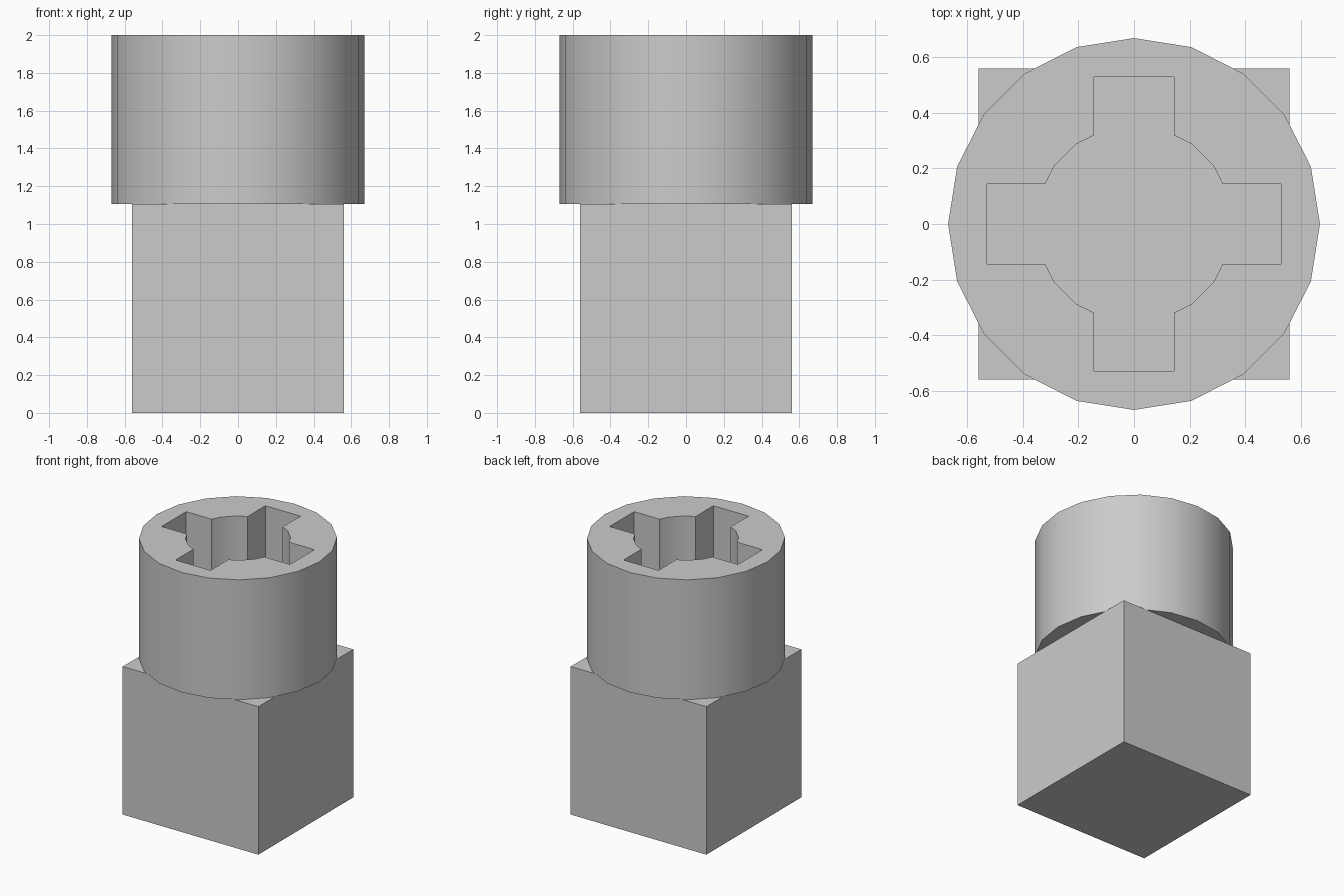
import bpy
from math import radians

if "Cube" in bpy.data.objects:
    bpy.data.objects.remove(bpy.data.objects["Cube"], do_unlink=True)

RIM, BORE, SIDES = 0.67, 0.355, 20
SHOULDER, TOP = 1.105, 2.0
HALF_BLOCK, SLOT_HALF, SLOT_REACH = 0.56, 0.145, 0.53

grey = bpy.data.materials.new("plain grey")
grey.use_nodes = True
colour = (0.6, 0.6, 0.6, 1)
grey.diffuse_color = colour
grey.node_tree.nodes["Principled BSDF"].inputs["Base Color"].default_value = colour


def box(name, half_x, half_y, z0, z1):
    bpy.ops.mesh.primitive_cube_add(size=2, location=(0, 0, (z0 + z1) / 2))
    ob = bpy.context.object
    ob.name = name
    ob.scale = (half_x, half_y, (z1 - z0) / 2)
    bpy.ops.object.transform_apply(location=True, rotation=False, scale=True)
    ob.data.materials.append(grey)
    return ob


def drum(name, radius, z0, z1):
    bpy.ops.mesh.primitive_cylinder_add(vertices=SIDES, radius=radius,
                                        depth=z1 - z0, location=(0, 0, (z0 + z1) / 2))
    ob = bpy.context.object
    ob.name = name
    bpy.ops.object.transform_apply(location=True, rotation=False, scale=True)
    ob.data.materials.append(grey)
    return ob


# Square base block, whose top is the floor of the socket
box("base_block", HALF_BLOCK, HALF_BLOCK, 0, SHOULDER)

# Round collar with a bore and two crossing slots cut through it
collar = drum("socket_collar", RIM, SHOULDER, TOP)
low, high = SHOULDER - 0.2, TOP + 0.2
cutters = [
    drum("bore_cutter", BORE, low, high),
    box("side_slot_cutter", SLOT_REACH, SLOT_HALF, low, high),
    box("depth_slot_cutter", SLOT_HALF, SLOT_REACH, low, high),
]
bpy.ops.object.select_all(action="DESELECT")
collar.select_set(True)
bpy.context.view_layer.objects.active = collar
for cutter in cutters:
    cutter.hide_render = True
    mod = collar.modifiers.new("cut", "BOOLEAN")
    mod.operation = "DIFFERENCE"
    mod.solver = "EXACT"
    mod.object = cutter
    bpy.ops.object.modifier_apply(modifier=mod.name)
    bpy.data.objects.remove(cutter, do_unlink=True)

# Round walls smooth, corners sharp
bpy.ops.object.shade_smooth_by_angle(angle=radians(30))
